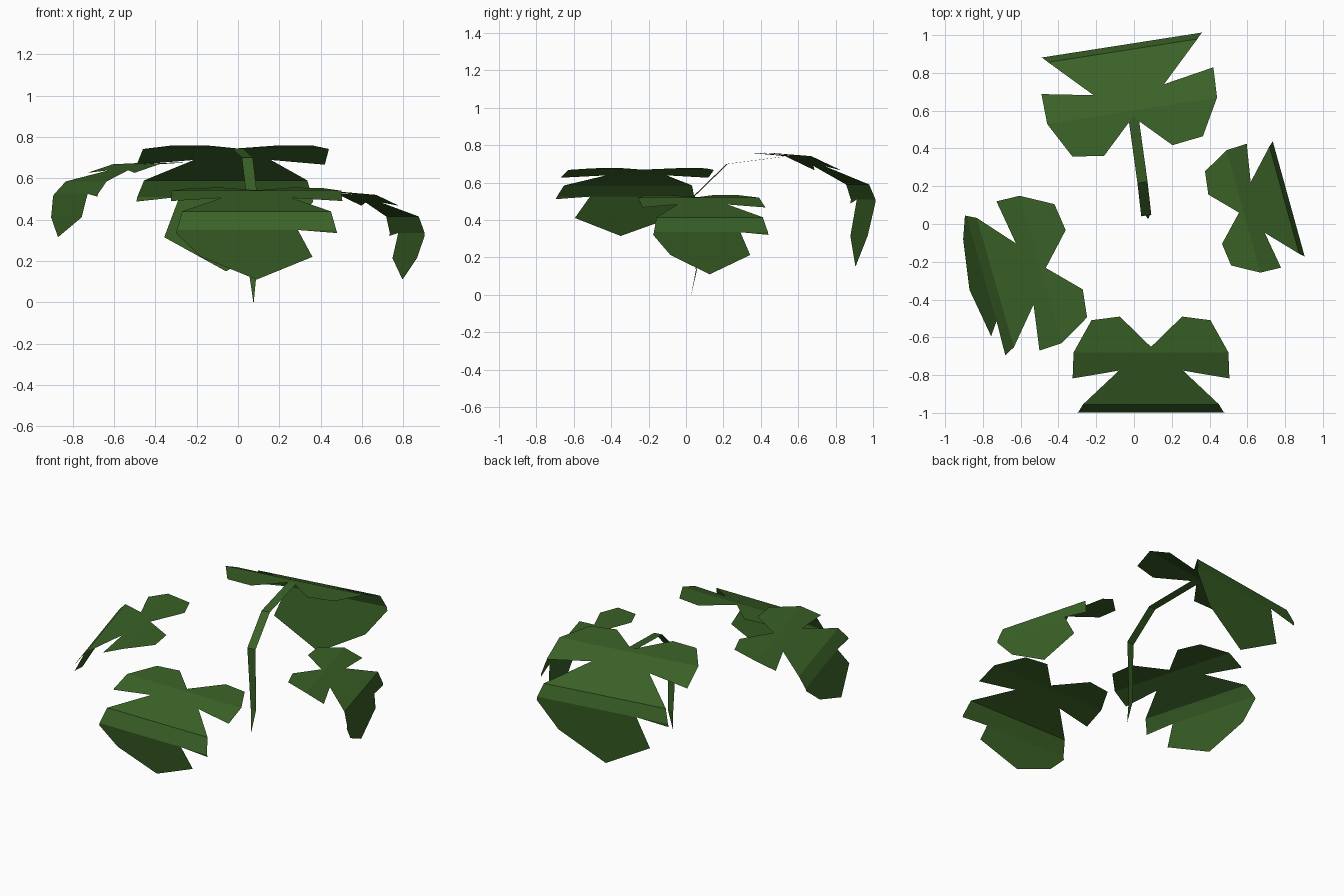
import bpy
import bmesh
from mathutils import Vector

cube = bpy.data.objects.get("Cube")
if cube:
    bpy.data.objects.remove(cube, do_unlink=True)

green = bpy.data.materials.new("leaf_green")
green.use_nodes = True
colour = (0.042, 0.12, 0.02, 1)
green.diffuse_color = colour
shader = green.node_tree.nodes["Principled BSDF"]
shader.inputs["Base Color"].default_value = colour
shader.inputs["Roughness"].default_value = 0.9

# Half outline of the lobed leaf: (across, along), from the stalk notch to the tip
HALF = [(0, 0), (0.165, -0.165), (0.315, -0.145), (0.41, 0.03), (0.415, 0.18),
        (0.17, 0.135), (0.36, 0.33), (0.39, 0.435), (0.2, 0.42), (0.27, 0.55), (0, 0.66)]
# Positions along the flat leaf where the bending profile is given
STATIONS = [-0.165, 0.03, 0.33, 0.42, 0.66]


def finish(bm, name):
    mesh = bpy.data.meshes.new(name)
    bm.to_mesh(mesh)
    bm.free()
    mesh.materials.append(green)
    obj = bpy.data.objects.new(name, mesh)
    bpy.context.collection.objects.link(obj)


def bend(along, profile):
    """Outward distance and height for a position along the flat leaf."""
    i = 0
    while i < len(STATIONS) - 2 and along > STATIONS[i + 1]:
        i += 1
    f = (along - STATIONS[i]) / (STATIONS[i + 1] - STATIONS[i])
    return Vector(profile[i]).lerp(Vector(profile[i + 1]), f)


def leaf(name, notch, heading, width, profile):
    bm = bmesh.new()
    outline = HALF + [(-v, s) for v, s in HALF[-2:0:-1]]
    face = bm.faces.new([bm.verts.new((v, s, 0)) for v, s in outline])
    bmesh.ops.triangulate(bm, faces=[face])
    # Cut the flat leaf along its creases
    for s in STATIONS[1:-1]:
        bmesh.ops.bisect_plane(bm, geom=bm.verts[:] + bm.edges[:] + bm.faces[:],
                               plane_co=(0, s, 0), plane_no=(0, 1, 0), dist=0.0001)
    # Fold it down and place it
    out = Vector(heading).normalized()
    side = Vector((out.y, -out.x))
    for vert in bm.verts:
        distance, height = bend(vert.co.y, profile)
        flat = Vector(notch) + out * distance + side * vert.co.x * width
        vert.co = (flat.x, flat.y, height)
    bm.normal_update()
    if sum(f.normal.z * f.calc_area() for f in bm.faces) < 0:
        bmesh.ops.reverse_faces(bm, faces=bm.faces[:])
    finish(bm, name)


# Four drooping leaves, each with its own fold profile (outward, height)
leaf("front_leaf", (0.09, -0.65), (0, -1), 1.0,
     [(-0.16, 0.555), (0.03, 0.54), (0.305, 0.44), (0.348, 0.35), (0.31, 0.11)])
leaf("back_leaf", (-0.005, 0.567), (-0.154, 0.988), 1.11,
     [(-0.18, 0.76), (0.033, 0.742), (0.355, 0.59), (0.385, 0.51), (0.343, 0.15)])
leaf("left_leaf", (0.555, 0.06), (0.964, 0.267), 0.82,
     [(-0.13, 0.535), (0.025, 0.52), (0.25, 0.415), (0.274, 0.335), (0.25, 0.11)])
leaf("right_leaf", (-0.475, -0.235), (-0.961, -0.277), 0.99,
     [(-0.165, 0.678), (0.02, 0.668), (0.27, 0.585), (0.32, 0.525), (0.412, 0.315)])

# Flat ribbon stem carrying the back leaf: centre point and half width
STEM = [((0.075, 0.028, 0), 0.001), ((0.072, 0.055, 0.13), 0.017),
        ((0.065, 0.045, 0.53), 0.027), ((0.045, 0.22, 0.7), 0.027),
        ((-0.003, 0.567, 0.745), 0.027)]
bm = bmesh.new()
across = Vector((0.988, 0.154, 0))
rows = [[bm.verts.new(Vector(c) + across * w * k) for k in (-1, 1)] for c, w in STEM]
for low, high in zip(rows, rows[1:]):
    bm.faces.new((low[0], low[1], high[1], high[0]))
finish(bm, "stem")
